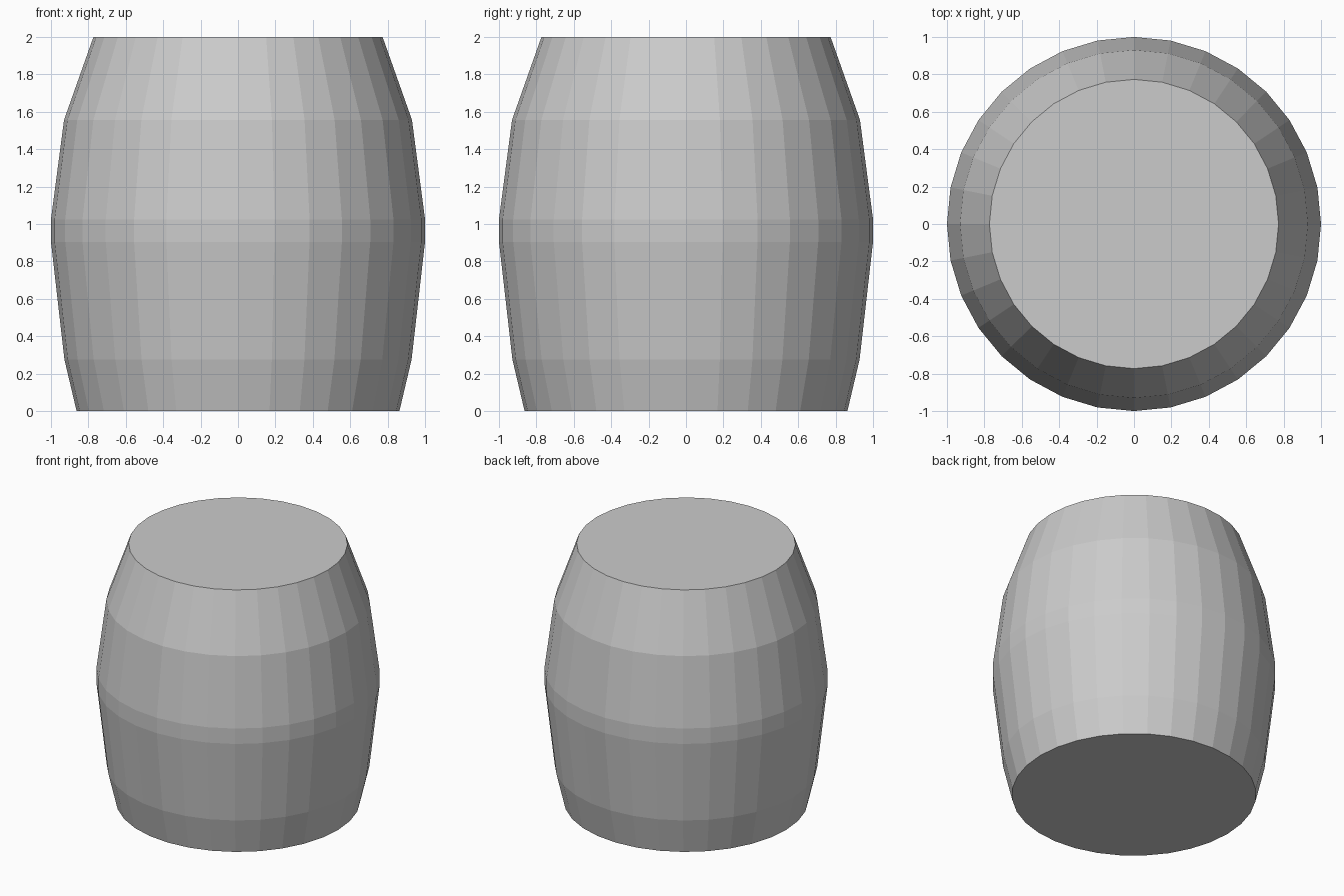
import bpy, bmesh
from math import sin, cos, pi

if "Cube" in bpy.data.objects:
    bpy.data.objects.remove(bpy.data.objects["Cube"])

SIDES = 32
# Barrel profile: (radius, height) from bottom to top
PROFILE = [(0.863, 0), (0.928, 0.275), (1.0, 0.905),
           (1.0, 1.025), (0.93, 1.557), (0.773, 2.0)]

bm = bmesh.new()
rings = [[bm.verts.new((r * cos(2 * pi * i / SIDES), r * sin(2 * pi * i / SIDES), z))
          for i in range(SIDES)] for r, z in PROFILE]

# Flat-faced side walls
for low, high in zip(rings, rings[1:]):
    for i in range(SIDES):
        j = (i + 1) % SIDES
        bm.faces.new((low[i], low[j], high[j], high[i]))

# Flat bottom and lid
bm.faces.new(rings[0][::-1])
bm.faces.new(rings[-1])

mesh = bpy.data.meshes.new("barrel")
bm.to_mesh(mesh)
bm.free()
bpy.context.collection.objects.link(bpy.data.objects.new("barrel", mesh))
